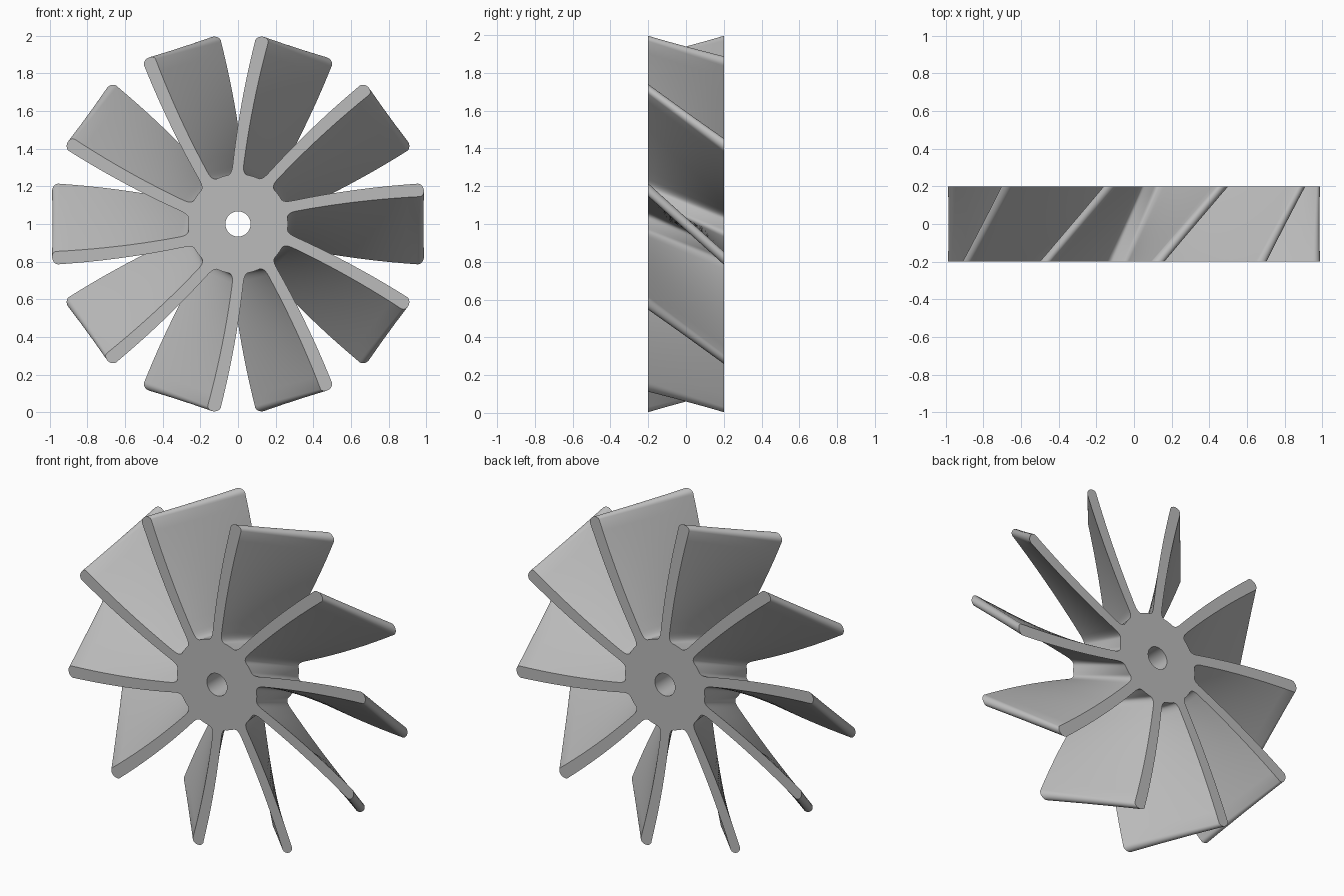
import bpy, bmesh
from math import sin, cos, pi, radians
from mathutils import Vector

if "Cube" in bpy.data.objects:
    bpy.data.objects.remove(bpy.data.objects["Cube"], do_unlink=True)

BLADES, LAYERS, DEPTH = 10, 12, 0.2
HUB_R, BORE_R, BORE_SIDES = 0.265, 0.067, 32
STEP = 2 * pi / BLADES


def spine(u):
    """Sideways bend of the blade's centre line at radius u."""
    return 0.003 - 0.148 * (u - 0.28) - 0.108 * (u - 0.28) * (u - 0.61)


def half_width(u):
    return 0.029 + 0.007 * (u - 0.3) / 0.7


def flank(side):
    """One blade edge from the hub notch, through the fillet, out to the tip."""
    pts = [Vector((HUB_R * cos(a), side * HUB_R * sin(a)))
           for a in (STEP / 2, STEP * 0.42, STEP * 0.34)]
    start = pts[-1]
    end = Vector((0.315, spine(0.315) + side * half_width(0.315)))
    corner = Vector((0.262, spine(0.262) + side * half_width(0.262)))
    for i in range(1, 7):
        t = i / 6
        pts.append(start * (1 - t) ** 2 + corner * 2 * t * (1 - t) + end * t * t)
    for i in range(1, 11):
        u = 0.315 + (0.968 - 0.315) * i / 10
        pts.append(Vector((u, spine(u) + side * half_width(u))))
    return pts


def turned(p, angle):
    return Vector((p.x * cos(angle) - p.y * sin(angle),
                   p.x * sin(angle) + p.y * cos(angle)))


# One blade outline: lower flank, rounded tip, upper flank
low, high = flank(-1), flank(1)
mid, arm = (low[-1] + high[-1]) / 2, (high[-1] - low[-1]) / 2
out = Vector((arm.y, -arm.x)).normalized() * 0.028
tip = [mid - arm * cos(pi * i / 10) + out * sin(pi * i / 10) for i in range(1, 10)]
blade = low + tip + high[::-1]
mirrored = [Vector((p.x, -p.y)) for p in reversed(blade)]

# Front and back outlines; the back one is the front one mirrored
front, back = [], []
for k in range(BLADES):
    front += [turned(p, STEP * (k + 0.5)) for p in blade[:-1]]
    back += [turned(p, STEP * (k - 0.5)) for p in mirrored[:-1]]
bore = [Vector((BORE_R * cos(2 * pi * i / BORE_SIDES),
                BORE_R * sin(2 * pi * i / BORE_SIDES))) for i in range(BORE_SIDES)]

bm = bmesh.new()


def loft(first, last, layers):
    """Ruled wall between two outlines; returns its end rings."""
    rings = []
    for j in range(layers + 1):
        t = j / layers
        rings.append([bm.verts.new((p.x, DEPTH * (2 * t - 1), p.y))
                      for p in (a.lerp(b, t) for a, b in zip(first, last))])
    for r, s in zip(rings, rings[1:]):
        for i in range(len(r)):
            n = (i + 1) % len(r)
            bm.faces.new((r[i], r[n], s[n], s[i]))
    return rings[0], rings[-1]


# Twisted walls, straight bore and the two flat caps
outer = loft(front, back, LAYERS)
inner = loft(bore, bore, 1)
for ring, hole in zip(outer, inner):
    edges = [bm.edges.get((loop[i - 1], loop[i]))
             for loop in (ring, hole) for i in range(len(loop))]
    bmesh.ops.triangle_fill(bm, use_beauty=True, edges=edges)
bmesh.ops.recalc_face_normals(bm, faces=bm.faces)
mesh = bpy.data.meshes.new("fan_rotor")
bm.to_mesh(mesh)
bm.free()

rotor = bpy.data.objects.new("fan_rotor", mesh)
bpy.context.collection.objects.link(rotor)
rotor.location.z = 1.0

# Plain grey finish
grey = bpy.data.materials.new("plain_grey")
grey.use_nodes = True
colour = (0.5, 0.5, 0.5, 1)
grey.diffuse_color = colour
grey.node_tree.nodes["Principled BSDF"].inputs["Base Color"].default_value = colour
mesh.materials.append(grey)

bpy.context.view_layer.objects.active = rotor
rotor.select_set(True)
bpy.ops.object.shade_smooth_by_angle(angle=radians(40))
